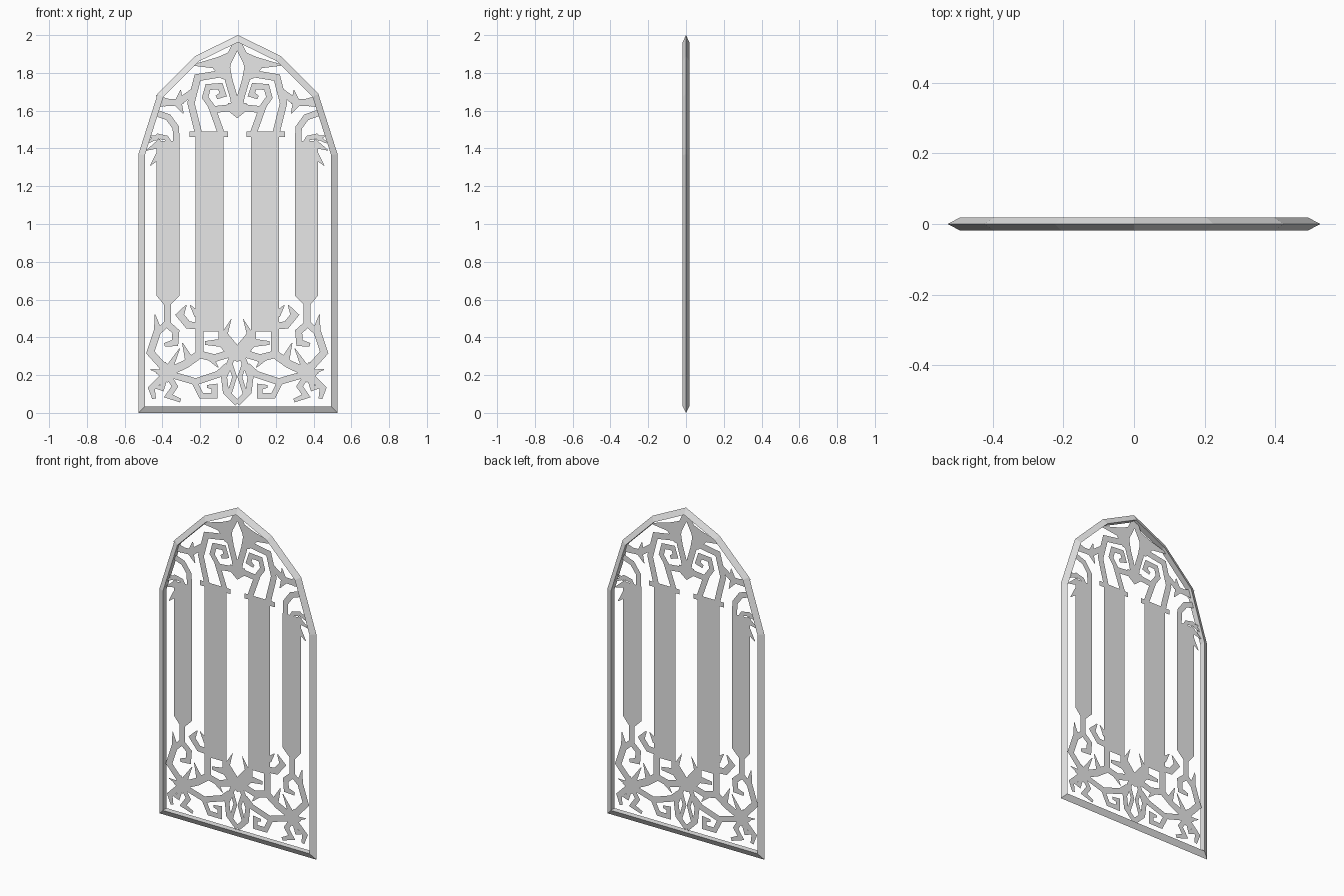
import bpy
import bmesh
from mathutils import Vector

cube = bpy.data.objects.get("Cube")
if cube:
    bpy.data.objects.remove(cube)

grey = bpy.data.materials.new("light_grey")
grey.use_nodes = True
colour = (0.8, 0.8, 0.8, 1)
grey.diffuse_color = colour
grey.node_tree.nodes["Principled BSDF"].inputs["Base Color"].default_value = colour


def finish(bm, name):
    mesh = bpy.data.meshes.new(name)
    bm.to_mesh(mesh)
    bm.free()
    mesh.materials.append(grey)
    obj = bpy.data.objects.new(name, mesh)
    bpy.context.collection.objects.link(obj)
    return obj


def sheet(bm, points):
    """Flat polygon in the plane of the window."""
    bm.faces.new([bm.verts.new((x, 0, z)) for x, z in points])


def offsets(points, closed=False):
    """Mitred sideways direction at each point of a path."""
    pts = [Vector(p) for p in points]
    n = len(pts)
    result = []
    for i, p in enumerate(pts):
        before = pts[i - 1] if i or closed else None
        after = pts[(i + 1) % n] if i < n - 1 or closed else None
        a = (p - before).normalized() if before else (after - p).normalized()
        b = (after - p).normalized() if after else a
        na, nb = Vector((-a.y, a.x)), Vector((-b.y, b.x))
        m = (na + nb).normalized()
        result.append(m / max(m.dot(na), 0.6))
    return pts, result


def branch(bm, points, width=0.034, tip=None):
    """Flat ribbon along a path, narrowing to the tip width at its end."""
    pts, sides = offsets(points)
    tip = width if tip is None else tip
    rows = []
    for i, (p, s) in enumerate(zip(pts, sides)):
        w = tip if i == len(pts) - 1 else width
        rows.append([bm.verts.new((q.x, 0, q.y))
                     for q in (p + s * w / 2, p - s * w / 2)])
    for (a, b), (c, d) in zip(rows, rows[1:]):
        bm.faces.new((a, b, d, c))


def spike(bm, start, end, width=0.05):
    branch(bm, [start, end], width, 0.004)


def mirrored(bm, name):
    """Finish one half and mirror it across the slightly shifted centre line."""
    bmesh.ops.recalc_face_normals(bm, faces=bm.faces)
    for f in bm.faces:
        f.normal_update()
        if f.normal.y > 0:
            f.normal_flip()
    obj = finish(bm, name)
    obj.location.x = -0.004
    mod = obj.modifiers.new("mirror", 'MIRROR')
    mod.use_axis[0] = True
    mod.use_mirror_merge = False


# Arched frame: triangular section with its sharp edge outward
half = [(0.527, 0), (0.527, 1.37), (0.425, 1.69), (0.225, 1.89)]
outline = half + [(0, 2)] + [(-x, z) for x, z in reversed(half)]
pts, sides = offsets(outline, closed=True)
bm = bmesh.new()
rings = []
for p, s in zip(pts, sides):
    q = p + s * 0.034
    rings.append([bm.verts.new(v) for v in
                  ((p.x, 0, p.y), (q.x, -0.018, q.y), (q.x, 0.018, q.y))])
for i, ring in enumerate(rings):
    nxt = rings[(i + 1) % len(rings)]
    for k in range(3):
        j = (k + 1) % 3
        bm.faces.new((ring[k], ring[j], nxt[j], nxt[k]))
bmesh.ops.recalc_face_normals(bm, faces=bm.faces)
finish(bm, "arched_frame")

# Tall panels with caps and tapered feet
bm = bmesh.new()
sheet(bm, [(0.073, 0.43), (0.22, 0.43), (0.22, 1.47), (0.073, 1.47)])
sheet(bm, [(0.048, 1.46), (0.252, 1.46), (0.252, 1.49), (0.048, 1.49)])
sheet(bm, [(0.305, 0.62), (0.355, 0.57), (0.385, 0.57), (0.427, 0.62),
           (0.427, 1.4), (0.41, 1.44), (0.305, 1.44)])
mirrored(bm, "tall_panels")

# Crown tracery
bm = bmesh.new()
branch(bm, [(0, 1.96), (0.06, 1.84), (0.045, 1.76), (0.018, 1.67), (0.01, 1.62)], 0.04)
sheet(bm, [(0, 1.64), (0.05, 1.64), (0.05, 1.6), (0, 1.56)])
sheet(bm, [(0.02, 1.92), (0.1, 1.885), (0.25, 1.84), (0.13, 1.825),
           (0.085, 1.77), (0.05, 1.76)])
branch(bm, [(0.06, 1.8), (0.21, 1.775), (0.245, 1.64), (0.205, 1.48)], 0.038)
branch(bm, [(0.085, 1.48), (0.13, 1.605), (0.04, 1.615)], 0.036)
branch(bm, [(0.12, 1.6), (0.17, 1.67), (0.155, 1.725), (0.09, 1.73),
            (0.075, 1.685), (0.11, 1.67)], 0.032, 0.02)
branch(bm, [(0.22, 1.71), (0.31, 1.645), (0.42, 1.64)], 0.036)
spike(bm, (0.31, 1.64), (0.3, 1.71))
spike(bm, (0.32, 1.65), (0.285, 1.585))
spike(bm, (0.37, 1.64), (0.43, 1.68))
mirrored(bm, "crown_tracery")

# Curling leaves above the outer panels
bm = bmesh.new()
branch(bm, [(0.435, 1.59), (0.365, 1.565), (0.325, 1.51), (0.322, 1.42)], 0.034)
branch(bm, [(0.36, 1.43), (0.375, 1.455), (0.42, 1.465), (0.475, 1.43)], 0.026, 0.01)
spike(bm, (0.4, 1.43), (0.48, 1.39))
spike(bm, (0.4, 1.38), (0.46, 1.31))
spike(bm, (0.42, 1.45), (0.47, 1.47), 0.03)
mirrored(bm, "side_leaves")

# Base tracery: scrolls under the outer panels
bm = bmesh.new()
branch(bm, [(0.37, 0.58), (0.37, 0.47), (0.325, 0.43), (0.33, 0.37), (0.385, 0.36)],
       0.036, 0.02)
branch(bm, [(0.365, 0.48), (0.43, 0.42)], 0.034)
branch(bm, [(0.37, 0.22), (0.46, 0.32), (0.42, 0.44), (0.435, 0.52)], 0.04, 0.004)

# Corner star and its arms
hub = (0.375, 0.21)
sheet(bm, [(0.32, 0.2), (0.37, 0.16), (0.43, 0.21), (0.38, 0.27)])
branch(bm, [hub, (0.455, 0.13), (0.44, 0.075)], 0.034, 0.02)
branch(bm, [hub, (0.4, 0.13), (0.45, 0.14)], 0.028, 0.01)
branch(bm, [hub, (0.33, 0.14), (0.365, 0.09), (0.3, 0.065)], 0.03, 0.02)
spike(bm, hub, (0.305, 0.34))
spike(bm, hub, (0.46, 0.23), 0.04)
branch(bm, [hub, (0.27, 0.26), (0.2, 0.31), (0.2, 0.44)], 0.044)
spike(bm, (0.25, 0.27), (0.29, 0.37))
branch(bm, [hub, (0.22, 0.165), (0.1, 0.205), (0.05, 0.25)], 0.036)
branch(bm, [(0.23, 0.17), (0.19, 0.09), (0.12, 0.09), (0.12, 0.14), (0.16, 0.14)],
       0.03, 0.015)

# Centre leaves and lens rings
branch(bm, [(0.2, 0.31), (0.12, 0.29), (0.02, 0.32)], 0.04)
spike(bm, (0.15, 0.3), (0.1, 0.24), 0.04)
sheet(bm, [(0, 0.27), (0.04, 0.29), (0.09, 0.35), (0.17, 0.36), (0.17, 0.38),
           (0.1, 0.39), (0.1, 0.44), (0.07, 0.44), (0.03, 0.5), (0.05, 0.42),
           (0, 0.36)])
branch(bm, [(0, 0.05), (0.06, 0.11), (0.07, 0.19), (0.02, 0.31)], 0.032)
branch(bm, [(0.045, 0.09), (0.014, 0.19), (0.04, 0.27)], 0.024)
branch(bm, [(0.19, 0.46), (0.26, 0.465), (0.305, 0.52), (0.27, 0.57)], 0.038, 0.006)
spike(bm, (0.21, 0.52), (0.25, 0.57), 0.04)
mirrored(bm, "base_tracery")
